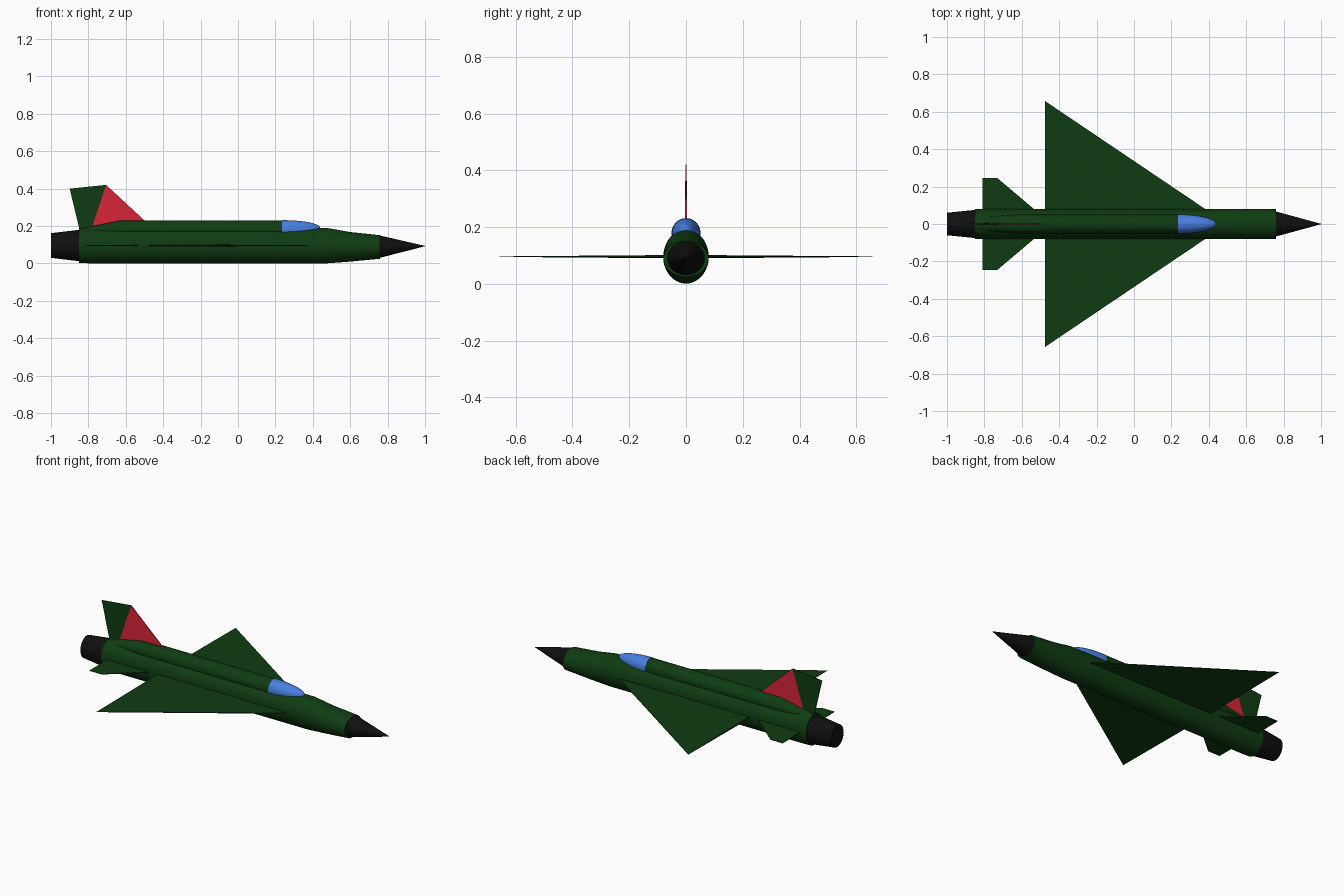
import bpy, bmesh, math
from mathutils import Vector

if "Cube" in bpy.data.objects:
    bpy.data.objects.remove(bpy.data.objects["Cube"])


def material(name, rgb):
    m = bpy.data.materials.new(name)
    m.diffuse_color = (*rgb, 1)
    m.use_nodes = True
    m.node_tree.nodes["Principled BSDF"].inputs["Base Color"].default_value = m.diffuse_color
    return m


GREEN = material("dark green", (0.005, 0.045, 0.006))
BLACK = material("black", (0.005, 0.005, 0.005))
RED = material("red", (0.68, 0.018, 0.04))
BLUE = material("canopy blue", (0.065, 0.21, 0.75))


def finish(name, bm, mat, smooth=True):
    bmesh.ops.recalc_face_normals(bm, faces=bm.faces)
    me = bpy.data.meshes.new(name)
    bm.to_mesh(me)
    bm.free()
    me.materials.append(mat)
    ob = bpy.data.objects.new(name, me)
    bpy.context.collection.objects.link(ob)
    if smooth:
        bpy.ops.object.select_all(action='DESELECT')
        ob.select_set(True)
        bpy.context.view_layer.objects.active = ob
        bpy.ops.object.shade_smooth_by_angle(angle=math.radians(30))
    return ob


def loft(name, sections, mat, n=48):
    """Skin elliptical sections (x, centre z, half width, half height)."""
    bm = bmesh.new()
    rings = []
    for x, zc, ry, rz in sections:
        rings.append([bm.verts.new((x, ry * math.cos(2 * math.pi * i / n),
                                    zc + rz * math.sin(2 * math.pi * i / n)))
                      for i in range(n)])
    for a, b in zip(rings, rings[1:]):
        for i in range(n):
            j = (i + 1) % n
            bm.faces.new((a[i], a[j], b[j], b[i]))
    bm.faces.new(rings[0])
    bm.faces.new(rings[-1])
    return finish(name, bm, mat)


def plate(name, points, normal, mat):
    """Thin tapered plate; each point is (x, y, z, half thickness)."""
    bm = bmesh.new()
    nrm = Vector(normal)
    up = [bm.verts.new(Vector(p[:3]) + nrm * p[3]) for p in points]
    lo = [bm.verts.new(Vector(p[:3]) - nrm * p[3]) for p in points]
    bm.faces.new(up)
    bm.faces.new(lo[::-1])
    for i in range(len(points)):
        j = (i + 1) % len(points)
        bm.faces.new((up[i], lo[i], lo[j], up[j]))
    return finish(name, bm, mat, smooth=False)


# Fuselage tube, flattening towards the intake
loft("fuselage", [(-0.85, 0.095, 0.08, 0.092), (-0.80, 0.096, 0.08, 0.095),
                  (0.48, 0.095, 0.08, 0.094), (0.60, 0.089, 0.08, 0.079),
                  (0.76, 0.088, 0.079, 0.063)], GREEN)

# Raised spine behind the cockpit
loft("spine", [(-0.84, 0.165, 0.035, 0.023), (-0.63, 0.18, 0.05, 0.05),
               (0.25, 0.18, 0.05, 0.05)], GREEN)

# Nose cone and exhaust nozzle
loft("nose_cone", [(0.75, 0.09, 0.067, 0.06), (0.765, 0.09, 0.065, 0.058),
                   (1.0, 0.093, 0.001, 0.001)], BLACK)
loft("exhaust_nozzle", [(-1.0, 0.096, 0.06, 0.066),
                        (-0.84, 0.096, 0.076, 0.085)], BLACK)

# Canopy, the front half of an ellipsoid
canopy = []
for k in range(13):
    t = math.radians(89 * k / 12)
    c = math.cos(t)
    canopy.append((0.235 + 0.205 * math.sin(t), 0.18 + 0.008 * (1 - c),
                   0.051 * c, 0.0515 * c ** 0.9))
loft("canopy", canopy, BLUE)

# Delta wings and tailplanes
for side, s in (("left", 1), ("right", -1)):
    plate(side + "_wing", [(0.50, 0, 0.096, 0.003), (-0.475, 0, 0.096, 0.006),
                           (-0.475, s * 0.657, 0.096, 0.001)], (0, 0, 1), GREEN)
    plate(side + "_tailplane", [(-0.44, 0, 0.096, 0.003), (-0.81, 0, 0.096, 0.003),
                                (-0.81, s * 0.245, 0.096, 0.0015),
                                (-0.73, s * 0.245, 0.096, 0.0015)], (0, 0, 1), GREEN)

# Tail fin, green rear and red front
plate("fin_rear", [(-0.84, 0, 0.15, 0.004), (-0.90, 0, 0.40, 0.002),
                   (-0.705, 0, 0.42, 0.002), (-0.795, 0, 0.15, 0.005)], (0, 1, 0), GREEN)
plate("fin_front", [(-0.795, 0, 0.15, 0.005), (-0.705, 0, 0.42, 0.002),
                    (-0.50, 0, 0.23, 0.003), (-0.50, 0, 0.15, 0.003)], (0, 1, 0), RED)
